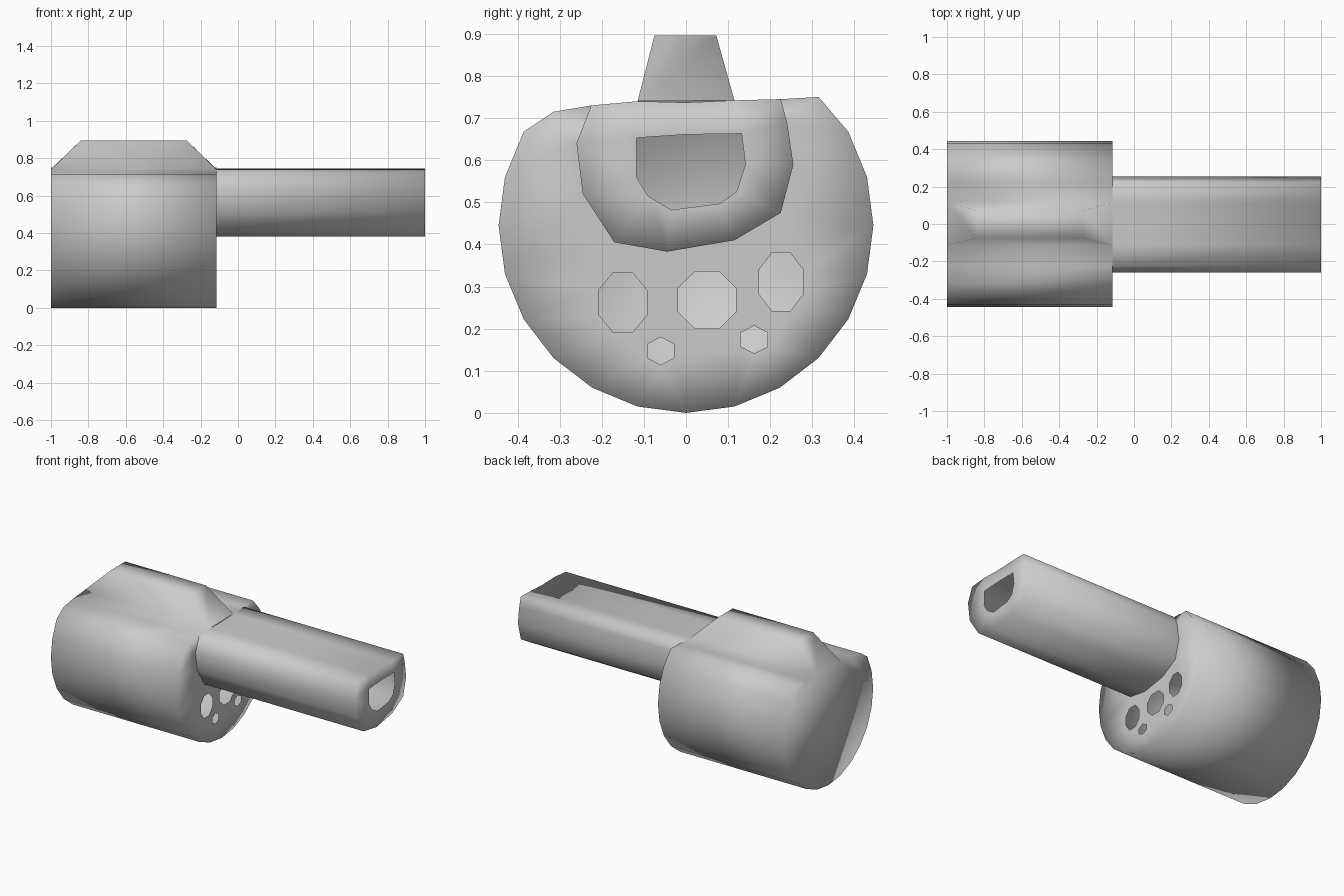
import bpy, bmesh
from math import sin, cos, radians, tau

if "Cube" in bpy.data.objects:
    bpy.data.objects.remove(bpy.data.objects["Cube"])

BACK, FACE, TIP = -1.0, -0.115, 1.0


def strip(bm, rows, closed=False):
    """Skin quads between consecutive rows of 3D points."""
    for a, b in zip(rows, rows[1:]):
        n = len(a)
        for i in range(n if closed else n - 1):
            j = (i + 1) % n
            bm.faces.new([bm.verts.new(p) for p in (a[i], a[j], b[j], b[i])])


def cap(bm, x, loops):
    """Fill a flat end at x; loops after the first are holes."""
    edges = []
    for loop in loops:
        vs = [bm.verts.new((x, y, z)) for y, z in loop]
        edges += [bm.edges.new((vs[i - 1], vs[i])) for i in range(len(vs))]
    bmesh.ops.triangle_fill(bm, edges=edges, use_beauty=True, normal=(1, 0, 0))


def at(x, pts):
    return [(x, y, z) for y, z in pts]


def finish(bm, name):
    bmesh.ops.remove_doubles(bm, verts=bm.verts, dist=0.0005)
    bmesh.ops.recalc_face_normals(bm, faces=bm.faces)
    for f in bm.faces:
        f.smooth = True
    me = bpy.data.meshes.new(name)
    bm.to_mesh(me)
    bm.free()
    ob = bpy.data.objects.new(name, me)
    bpy.context.collection.objects.link(ob)


def oval(y, z, ry, rz, n):
    return [(y + ry * cos(tau * (i + .5) / n), z + rz * sin(tau * (i + .5) / n))
            for i in range(n)]


# Shared cross-sections (y, z)
arc = [(.445 * cos(radians(a)), .445 + .445 * sin(radians(a)))
       for a in range(30, -211, -15)]
outline = ([(.115, .742), (.225, .745), (.315, .75)] + arc +
           [(-.315, .715), (-.225, .73), (-.115, .74)])
under = [(.24, .69), (.255, .59), (.225, .475), (.115, .41), (-.045, .383),
         (-.17, .405), (-.245, .52), (-.26, .64)]

# Housing: round wall, rear end, vented front end
bm = bmesh.new()
strip(bm, [at(BACK, outline), at(FACE, outline)])
cap(bm, BACK, [outline])
vents = [oval(-.15, .262, .062, .076, 8), oval(.05, .268, .075, .073, 8),
         oval(.226, .311, .057, .075, 8), oval(-.06, .147, .036, .033, 6),
         oval(.162, .174, .037, .033, 6)]
cap(bm, FACE, [outline[1:-1] + under[::-1]] + vents)

# Raised rib on top of the housing
base = [(BACK, -.115, .74), (FACE, -.115, .74), (FACE, .115, .742), (BACK, .115, .742)]
crown = [(-.84, -.075, .896), (-.275, -.075, .896), (-.275, .072, .896), (-.84, .072, .896)]
strip(bm, [base, crown], closed=True)
bm.faces.new([bm.verts.new(p) for p in crown])
finish(bm, "housing")

# Barrel: long tube with an opening in its end
bm = bmesh.new()
section = ([(.225, .745)] + under +
           [(-.225, .73), (-.115, .74), (0, .737), (.115, .742)])
strip(bm, [at(FACE, section), at(TIP, section)], closed=True)
mouth = [(-.117, .653), (0, .661), (.132, .663), (.141, .59), (.12, .525),
         (.08, .497), (-.035, .482), (-.09, .515), (-.118, .56)]
cap(bm, TIP, [section, mouth])
finish(bm, "barrel")
